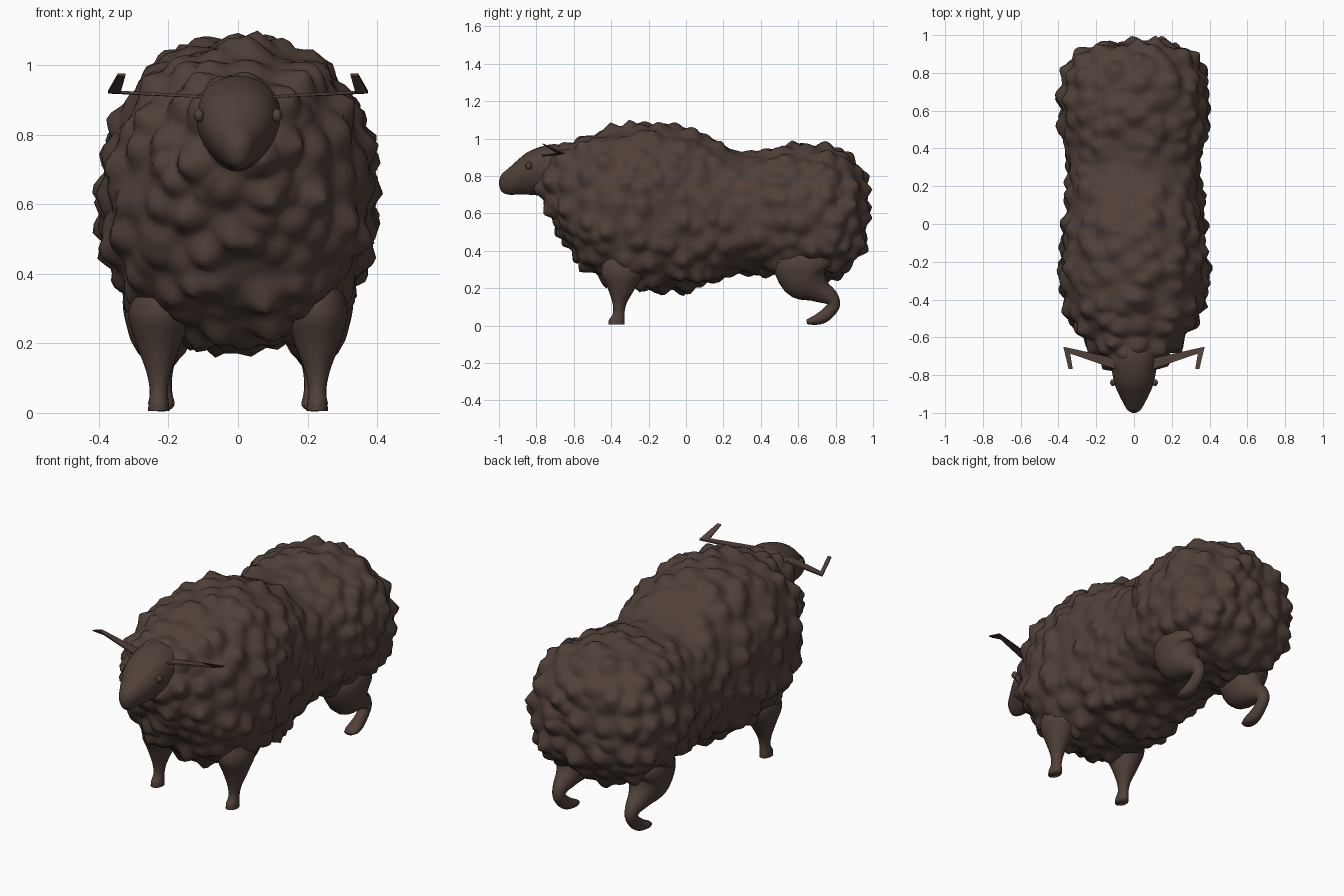
import bpy, bmesh, math
from mathutils import Vector, noise

if "Cube" in bpy.data.objects:
    bpy.data.objects.remove(bpy.data.objects["Cube"])

wool = bpy.data.materials.new("dark brown wool")
wool.diffuse_color = (0.08, 0.051, 0.04, 1)
wool.use_nodes = True
wool.node_tree.nodes["Principled BSDF"].inputs["Base Color"].default_value = wool.diffuse_color


def finish(name, bm, smooth=True):
    bmesh.ops.recalc_face_normals(bm, faces=bm.faces)
    me = bpy.data.meshes.new(name)
    bm.to_mesh(me)
    bm.free()
    me.materials.append(wool)
    for p in me.polygons:
        p.use_smooth = smooth
    ob = bpy.data.objects.new(name, me)
    bpy.context.collection.objects.link(ob)
    return ob


def spline(pts, steps):
    """Catmull-Rom interpolation of stations."""
    out = []
    for i in range(len(pts) - 1):
        a, b, c, d = (pts[max(i - 1, 0)], pts[i], pts[i + 1], pts[min(i + 2, len(pts) - 1)])
        for s in range(steps):
            t = s / steps
            out.append([0.5 * (2 * q + (r - p) * t + (2 * p - 5 * q + 4 * r - u) * t * t
                               + (3 * q - p - 3 * r + u) * t ** 3)
                        for p, q, r, u in zip(a, b, c, d)])
    return out + [list(pts[-1])]


def tube(name, stations, x=0, axis=None, steps=4, sides=20, powers=(2, 2), flare=0, wooly=False):
    """Loft rings centred at (x, y, z); a station is y, z, depth radius, width radius."""
    st = spline(stations, steps)
    bm = bmesh.new()
    rings = []
    for i, (y, z, r, w) in enumerate(st):
        p, q = st[max(i - 1, 0)], st[min(i + 1, len(st) - 1)]
        tan = Vector((0, q[0] - p[0], q[1] - p[1])).normalized()
        up = Vector(axis) if axis else Vector((0, -tan.z, tan.y))
        ring = []
        for k in range(sides):
            a = math.tau * k / sides
            c, s = math.cos(a), math.sin(a)
            e = 2 / powers[0 if s > 0 else 1]   # upper and lower roundness
            c = math.copysign(abs(c) ** e, c)
            s = math.copysign(abs(s) ** e, s)
            ring.append(bm.verts.new(Vector((x + w * c * (1 + flare * s), y, z)) + up * r * s))
        rings.append(ring)
    for a, b in zip(rings, rings[1:]):
        for k in range(sides):
            j = (k + 1) % sides
            bm.faces.new((a[k], a[j], b[j], b[k]))
    bm.faces.new(rings[0])
    bm.faces.new(rings[-1])
    if wooly:
        # pointed tufts from cell noise, weaker on the middle of the back
        bmesh.ops.recalc_face_normals(bm, faces=bm.faces)
        bm.normal_update()
        moves = []
        for v in bm.verts:
            f1 = noise.voronoi(v.co * 10)[0][0]
            amp = 0.058 - 0.02 * math.exp(-((v.co.y - 0.28) / 0.15) ** 2)
            d = 0.003 + amp * max(0, 1 - f1 / 0.8) ** 1.25 + 0.006 * noise.noise(v.co * 5)
            moves.append((v, v.normal * d + Vector((0, 0, -0.1 * d))))
        for v, m in moves:
            v.co += m
    return finish(name, bm)


def span(rows):
    """Turn y, bottom, top, half width into tube stations."""
    return [(y, (lo + hi) / 2, (hi - lo) / 2, w) for y, lo, hi, w in rows]


# shaggy body with shoulder hump, dipped back and round rump
tube("woolly_body", span([
    (-0.77, 0.72, 0.89, 0.075), (-0.75, 0.66, 0.92, 0.115), (-0.69, 0.56, 0.935, 0.165),
    (-0.62, 0.45, 0.955, 0.24), (-0.54, 0.345, 0.99, 0.30), (-0.44, 0.265, 1.025, 0.345),
    (-0.30, 0.22, 1.05, 0.368), (-0.15, 0.215, 1.055, 0.365), (0.0, 0.22, 1.04, 0.35),
    (0.12, 0.25, 0.995, 0.34), (0.25, 0.285, 0.93, 0.335), (0.38, 0.295, 0.915, 0.345),
    (0.52, 0.285, 0.935, 0.365), (0.66, 0.275, 0.945, 0.372), (0.78, 0.285, 0.935, 0.355),
    (0.87, 0.335, 0.88, 0.305), (0.92, 0.41, 0.81, 0.24), (0.942, 0.50, 0.73, 0.14),
    (0.947, 0.60, 0.64, 0.02)]),
    axis=(0, 0, 1), steps=8, sides=112, powers=(2.2, 2.5), wooly=True)

# smooth tapered head
tube("head", span([
    (-1.0, 0.75, 0.775, 0.01), (-0.985, 0.715, 0.81, 0.034), (-0.95, 0.70, 0.84, 0.055),
    (-0.90, 0.70, 0.885, 0.08), (-0.85, 0.70, 0.925, 0.10), (-0.78, 0.695, 0.955, 0.115),
    (-0.70, 0.69, 0.97, 0.12), (-0.60, 0.70, 0.95, 0.10)]),
    axis=(0, 0, 1), sides=28, flare=0.18)

for side, s in (("left", 1), ("right", -1)):
    # front leg with small hoof
    tube("front_leg_" + side, [
        (-0.33, 0.40, 0.09, 0.06), (-0.34, 0.29, 0.115, 0.088), (-0.345, 0.20, 0.074, 0.065),
        (-0.355, 0.12, 0.038, 0.036), (-0.36, 0.065, 0.031, 0.026),
        (-0.37, 0.03, 0.042, 0.029), (-0.372, 0.005, 0.042, 0.031)],
        x=s * 0.228, axis=(0, 1, 0))
    # hind leg bent at the hock, foot pointing forward
    tube("hind_leg_" + side, [
        (0.62, 0.42, 0.12, 0.07), (0.625, 0.34, 0.16, 0.11), (0.645, 0.25, 0.135, 0.10),
        (0.71, 0.19, 0.070, 0.065), (0.77, 0.152, 0.045, 0.042),
        (0.79, 0.112, 0.034, 0.032), (0.765, 0.073, 0.034, 0.030),
        (0.725, 0.042, 0.033, 0.034), (0.68, 0.026, 0.023, 0.038),
        (0.645, 0.02, 0.012, 0.026)], x=s * 0.22)

    # eye bead
    bm = bmesh.new()
    bmesh.ops.create_uvsphere(bm, u_segments=12, v_segments=8, radius=0.018)
    for v in bm.verts:
        v.co = Vector((s * 0.112, -0.84, 0.855)) + Vector((v.co.x * 0.8, v.co.y, v.co.z * 1.1))
    finish("eye_" + side, bm)

    # thin flat horn: outward bar, then a hooked tip turned forward and up
    bm = bmesh.new()
    rings = []
    for x, y, z, hx, hy, hz in ((0.08, -0.745, 0.908, 0, 0.03, 0.004),
                                (0.356, -0.668, 0.922, 0.018, 0.018, 0.004),
                                (0.335, -0.768, 0.972, 0.011, 0.0, 0.003)):
        rings.append([bm.verts.new((s * (x + a * hx), y + a * hy, z + b * hz))
                      for a, b in ((-1, -1), (1, -1), (1, 1), (-1, 1))])
    for a, b in zip(rings, rings[1:]):
        for k in range(4):
            j = (k + 1) % 4
            bm.faces.new((a[k], a[j], b[j], b[k]))
    bm.faces.new(rings[0])
    bm.faces.new(rings[-1])
    finish("horn_" + side, bm, smooth=False)
